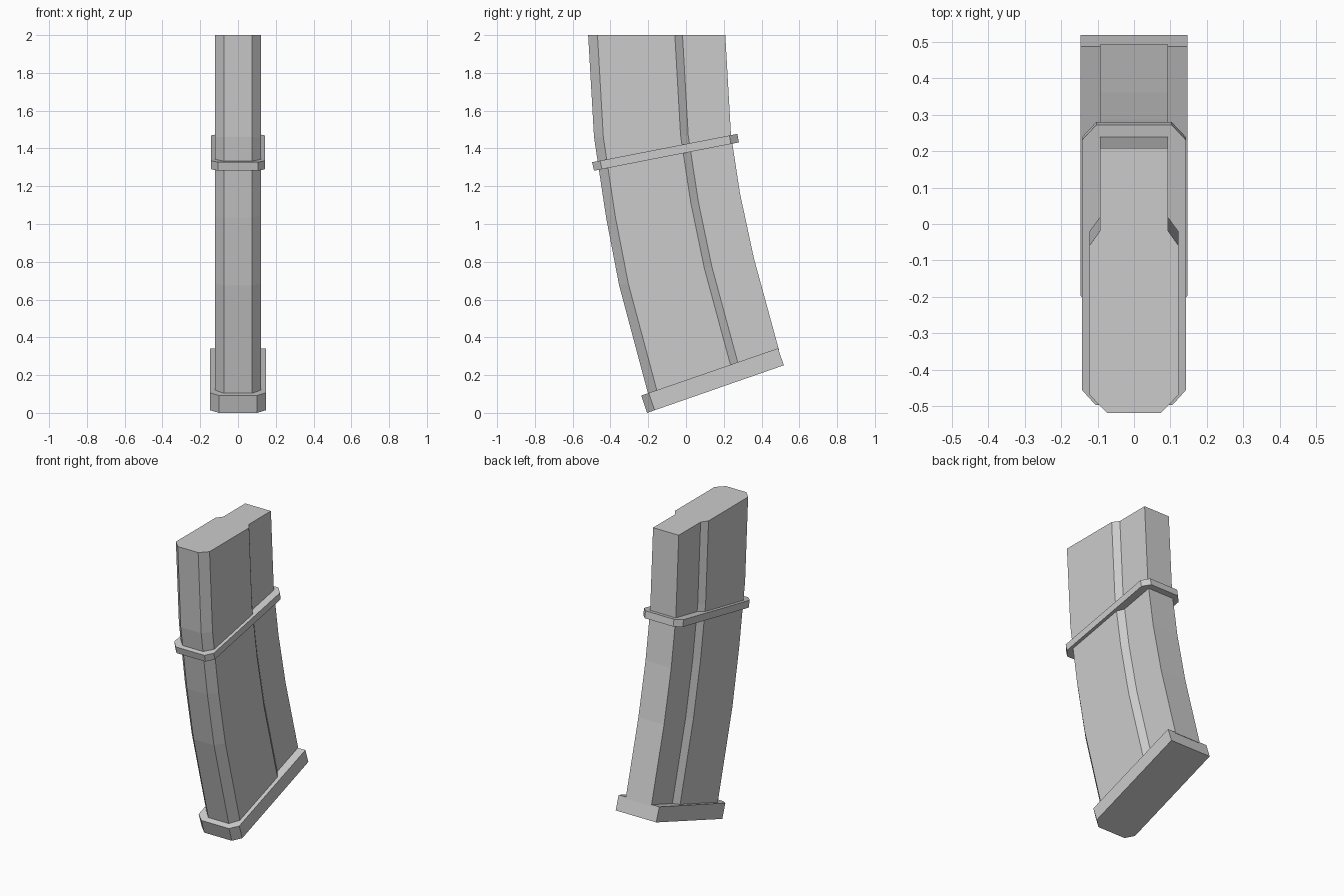
import bpy, bmesh
from mathutils import Vector

if "Cube" in bpy.data.objects:
    bpy.data.objects.remove(bpy.data.objects["Cube"])


def loft(name, section, rings):
    """Loft a mirrored section through tilted rings.
    section: (fraction from front to back, half width); rings: (front yz, back yz)."""
    outline = [(t, w) for t, w in section] + [(t, -w) for t, w in reversed(section)]
    bm = bmesh.new()
    loops = []
    for front, back in rings:
        f, b = Vector((0, *front)), Vector((0, *back))
        loops.append([bm.verts.new(f.lerp(b, t) + Vector((w, 0, 0))) for t, w in outline])
    n = len(outline)
    for lo, hi in zip(loops, loops[1:]):
        for i in range(n):
            j = (i + 1) % n
            bm.faces.new((lo[i], lo[j], hi[j], hi[i]))
    bm.faces.new(loops[0])
    bm.faces.new(loops[-1])
    bmesh.ops.recalc_face_normals(bm, faces=bm.faces)
    mesh = bpy.data.meshes.new(name)
    bm.to_mesh(mesh)
    bm.free()
    obj = bpy.data.objects.new(name, mesh)
    bpy.context.collection.objects.link(obj)
    return obj


# Curved body: chamfered front, side step to a narrower back
loft("curved_body",
     [(0, .074), (.068, .122), (.632, .122), (.688, .093), (1, .093)],
     [((-.200, .098), (.492, .334)),
      ((-.354, .675), (.360, .817)),
      ((-.423, 1.034), (.286, 1.161)),
      ((-.487, 1.460), (.238, 1.474)),
      ((-.518, 2.0), (.208, 2.0))])

# Collar band, chamfered at both ends
loft("collar_band",
     [(0, .105), (.055, .143), (.945, .143), (1, .103)],
     [((-.487, 1.282), (.280, 1.432)),
      ((-.497, 1.327), (.272, 1.477))])

# Floor plate, chamfered at the front only
loft("floor_plate",
     [(0, .10), (.055, .147), (1, .147)],
     [((-.206, 0), (.518, .252)),
      ((-.237, .092), (.487, .342))])
